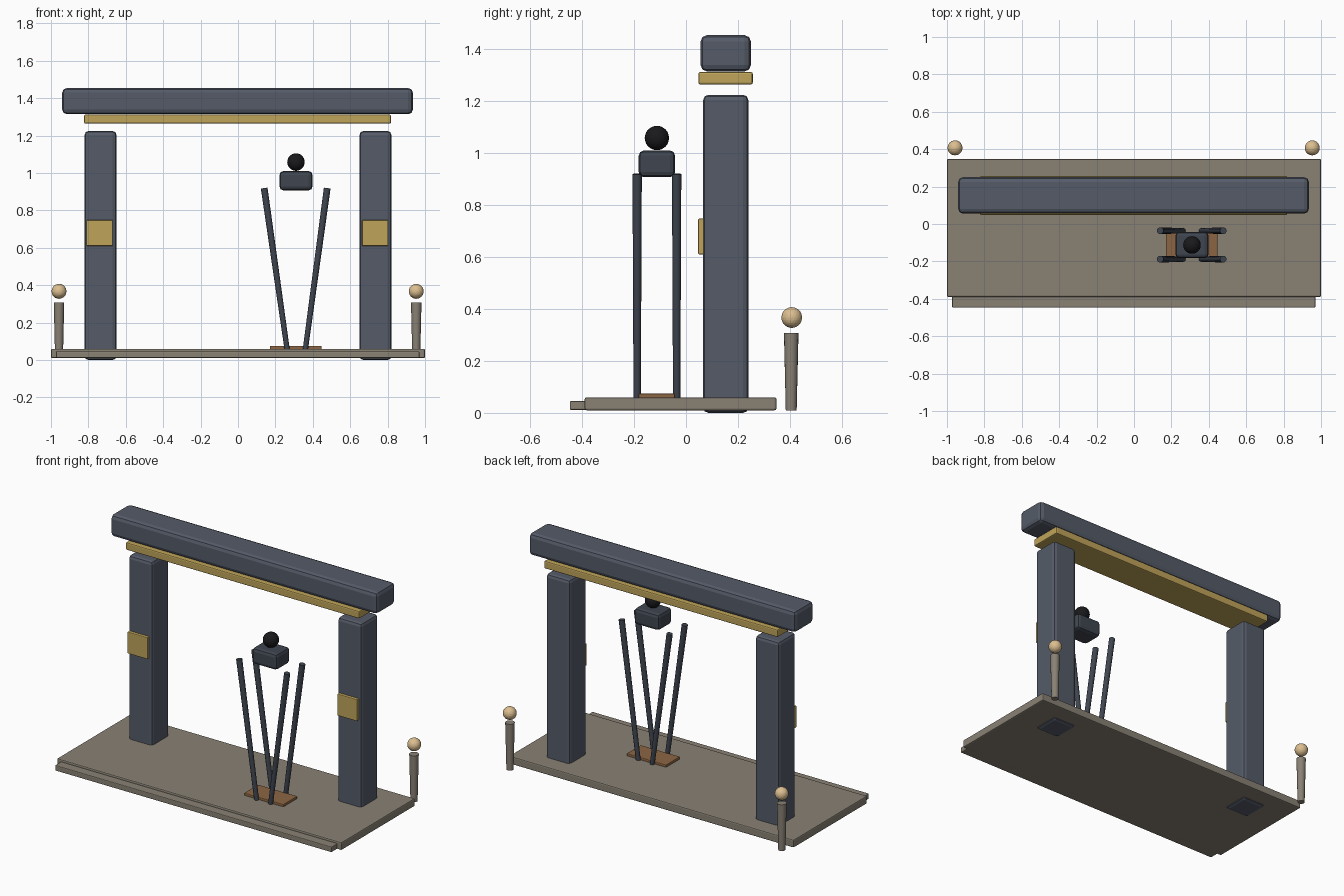
import bpy
from mathutils import Vector

if "Cube" in bpy.data.objects:
    bpy.data.objects.remove(bpy.data.objects["Cube"])


def material(name, r, g, b):
    m = bpy.data.materials.new(name)
    m.diffuse_color = (r, g, b, 1)
    m.use_nodes = True
    m.node_tree.nodes["Principled BSDF"].inputs["Base Color"].default_value = m.diffuse_color
    return m


SLATE = material("slate", 0.09, 0.105, 0.14)
DARK = material("dark_slate", 0.05, 0.06, 0.08)
GOLD = material("gold", 0.52, 0.37, 0.10)
STONE = material("stone", 0.25, 0.22, 0.175)
WOOD = material("wood", 0.26, 0.13, 0.055)
GLOBE = material("warm_globe", 0.72, 0.52, 0.28)
BLACK = material("black", 0.01, 0.01, 0.012)


def finish(name, mat):
    ob = bpy.context.object
    ob.name = ob.data.name = name
    ob.data.materials.append(mat)
    return ob


def box(name, x, y, z, mat, bevel=0.0, segments=2):
    """Box from (min, max) ranges with optional rounded edges."""
    lo, hi = Vector((x[0], y[0], z[0])), Vector((x[1], y[1], z[1]))
    bpy.ops.mesh.primitive_cube_add(size=1, location=(lo + hi) / 2)
    ob = finish(name, mat)
    ob.scale = hi - lo
    bpy.ops.object.transform_apply(location=False, rotation=False, scale=True)
    if bevel:
        mod = ob.modifiers.new("rounded_edges", 'BEVEL')
        mod.width, mod.segments = bevel, segments
    return ob


def rod(name, start, end, r1, r2, mat, sides=12):
    """Tapered rod between two points."""
    a, b = Vector(start), Vector(end)
    bpy.ops.mesh.primitive_cone_add(vertices=sides, radius1=r1, radius2=r2,
                                    depth=(b - a).length, location=(a + b) / 2)
    ob = finish(name, mat)
    ob.rotation_euler = (b - a).to_track_quat('Z', 'Y').to_euler()
    bpy.ops.object.shade_smooth_by_angle()


def ball(name, loc, r, mat):
    bpy.ops.mesh.primitive_ico_sphere_add(subdivisions=3, radius=r, location=loc)
    finish(name, mat)


# Platform and front step
box("platform", (-1, 1), (-0.39, 0.348), (0.01, 0.06), STONE, 0.007)
box("front_step", (-0.973, 0.97), (-0.447, -0.37), (0.011, 0.046), STONE, 0.005)

# Gate: pillars with plaques, gold strip and lintel
for side, s in (("left", -1), ("right", 1)):
    x = sorted((s * 0.65, s * 0.82))
    box(side + "_pillar", x, (0.066, 0.24), (0, 1.224), SLATE, 0.02)
    px = (-0.81, -0.67) if s < 0 else (0.664, 0.802)
    box(side + "_plaque", px, (0.047, 0.075), (0.61, 0.748), GOLD, 0.004)
box("gold_strip", (-0.823, 0.818), (0.048, 0.257), (1.264, 1.312), GOLD, 0.007)
box("lintel", (-0.94, 0.935), (0.056, 0.25), (1.314, 1.454), SLATE, 0.025)

# Rear lamp posts with globes
for side, x in (("left", -0.957), ("right", 0.953)):
    rod(side + "_lamp_post", (x, 0.405, 0.01), (x, 0.405, 0.307), 0.021, 0.028, STONE, 16)
    ball(side + "_lamp_globe", (x, 0.407, 0.367), 0.04, GLOBE)

# Splayed stand: wooden foot plate, four legs, body and head
box("foot_plate", (0.17, 0.447), (-0.183, -0.042), (0.012, 0.075), WOOD, 0.005)
for y, depth in ((-0.188, "front"), (-0.036, "back")):
    for side, x0, x1 in (("left", 0.265, 0.14), ("right", 0.358, 0.477)):
        rod(depth + "_" + side + "_leg", (x0, y, 0.04), (x1, y, 0.919),
            0.014, 0.018, DARK)
box("stand_body", (0.222, 0.398), (-0.182, -0.042), (0.907, 1.01), DARK, 0.02)
ball("stand_head", (0.31, -0.112, 1.058), 0.047, BLACK)
